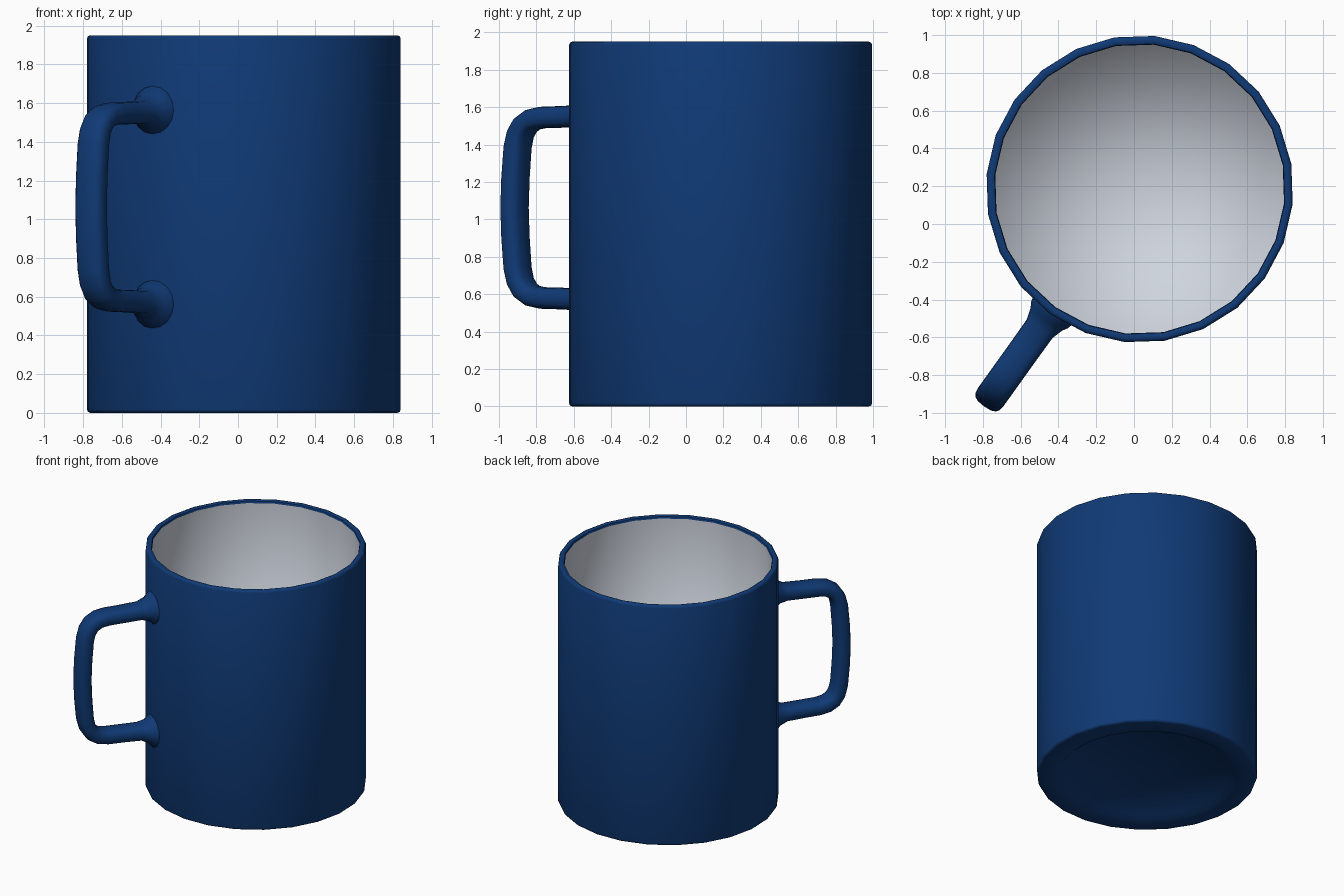
import bpy, bmesh, math
from mathutils import Vector

if "Cube" in bpy.data.objects:
    bpy.data.objects.remove(bpy.data.objects["Cube"])

CX, CY = 0.03, 0.185          # mug axis
ANG = math.radians(234.4)     # direction the handle points
SIDES = 24


def material(name, rgb):
    m = bpy.data.materials.new(name)
    m.diffuse_color = (*rgb, 1)
    m.use_nodes = True
    m.node_tree.nodes["Principled BSDF"].inputs["Base Color"].default_value = m.diffuse_color
    return m


blue = material("navy blue glaze", (0.005, 0.042, 0.18))
white = material("pale grey glaze", (0.62, 0.66, 0.73))


def finish(name, bm, mat, angle):
    bmesh.ops.recalc_face_normals(bm, faces=bm.faces)
    me = bpy.data.meshes.new(name)
    bm.to_mesh(me)
    bm.free()
    me.materials.append(mat)
    ob = bpy.data.objects.new(name, me)
    bpy.context.collection.objects.link(ob)
    bpy.ops.object.select_all(action='DESELECT')
    ob.select_set(True)
    bpy.context.view_layer.objects.active = ob
    bpy.ops.object.shade_smooth_by_angle(angle=math.radians(angle))
    return ob


def lathe(name, profile, mat, angle, flip=False):
    bm = bmesh.new()
    rings = []
    for r, z in profile:
        if r == 0:
            rings.append([bm.verts.new((CX, CY, z))] * SIDES)
        else:
            rings.append([bm.verts.new((CX + r * math.cos(ANG + i * math.tau / SIDES),
                                        CY + r * math.sin(ANG + i * math.tau / SIDES), z))
                          for i in range(SIDES)])
    for a, b in zip(rings, rings[1:]):
        for i in range(SIDES):
            j = (i + 1) % SIDES
            bm.faces.new(list(dict.fromkeys((a[i], a[j], b[j], b[i]))))
    ob = finish(name, bm, mat, angle)
    if flip:
        ob.data.flip_normals()
    return ob


# outer shell: recessed foot, straight wall, rounded rim
body = lathe("mug_body", [(0, 0.03), (0.62, 0.03), (0.655, 0.0), (0.795, 0.0), (0.809, 0.005),
                          (0.814, 0.018), (0.814, 1.932), (0.809, 1.945), (0.797, 1.95),
                          (0.783, 1.95), (0.772, 1.945), (0.768, 1.93)], blue, 50)
# make sure the open shell faces outwards
if max(body.data.polygons, key=lambda p: p.area).normal.dot(
        max(body.data.polygons, key=lambda p: p.area).center - Vector((CX, CY, 1))) < 0:
    body.data.flip_normals()

# inner lining, smooth shaded right across the floor
lining = lathe("inner_lining", [(0.768, 1.93), (0.768, 0.10), (0, 0.10)], white, 180)
if lining.data.polygons[-1].normal.z < 0:
    lining.data.flip_normals()

# handle: rounded section swept along a mirrored path (radius, z, half width, half thickness)
MID = 1.0625
half = [(0.78, 1.565, 0.130, 0.132), (0.82, 1.564, 0.120, 0.122), (0.85, 1.560, 0.102, 0.090),
        (0.91, 1.553, 0.084, 0.060), (1.05, 1.548, 0.083, 0.058), (1.17, 1.545, 0.083, 0.058),
        (1.235, 1.533, 0.083, 0.058), (1.285, 1.503, 0.083, 0.058), (1.317, 1.455, 0.083, 0.058),
        (1.335, 1.385, 0.083, 0.059), (1.349, 1.22, 0.083, 0.060)]
path = half + [(1.355, MID, 0.083, 0.060)] + [(r, 2 * MID - z, w, t) for r, z, w, t in half[::-1]]
out = Vector((math.cos(ANG), math.sin(ANG), 0))
side = Vector((-out.y, out.x, 0))
up = Vector((0, 0, 1))
N = 16
bm = bmesh.new()
rings = []
for k, (r, z, w, t) in enumerate(path):
    a, b = path[max(k - 1, 0)], path[min(k + 1, len(path) - 1)]
    tr, tz = b[0] - a[0], b[1] - a[1]
    if k < 4:
        tr, tz = 1, 0
    elif k >= len(path) - 4:
        tr, tz = -1, 0
    n = (out * -tz + up * tr).normalized()
    c = Vector((CX, CY, 0)) + out * r + up * z
    e = 2 / (2 if w > 0.09 else 2.8)      # round at the wall, squarer along the grip
    ring = []
    for i in range(N):
        u = math.tau * i / N
        x, y = math.cos(u), math.sin(u)
        ring.append(bm.verts.new(c + side * w * math.copysign(abs(x) ** e, x)
                                 + n * t * math.copysign(abs(y) ** e, y)))
    rings.append(ring)
for a, b in zip(rings, rings[1:]):
    for i in range(N):
        j = (i + 1) % N
        bm.faces.new((a[i], a[j], b[j], b[i]))
bm.faces.new(rings[0])
bm.faces.new(rings[-1])
finish("handle", bm, blue, 60)
